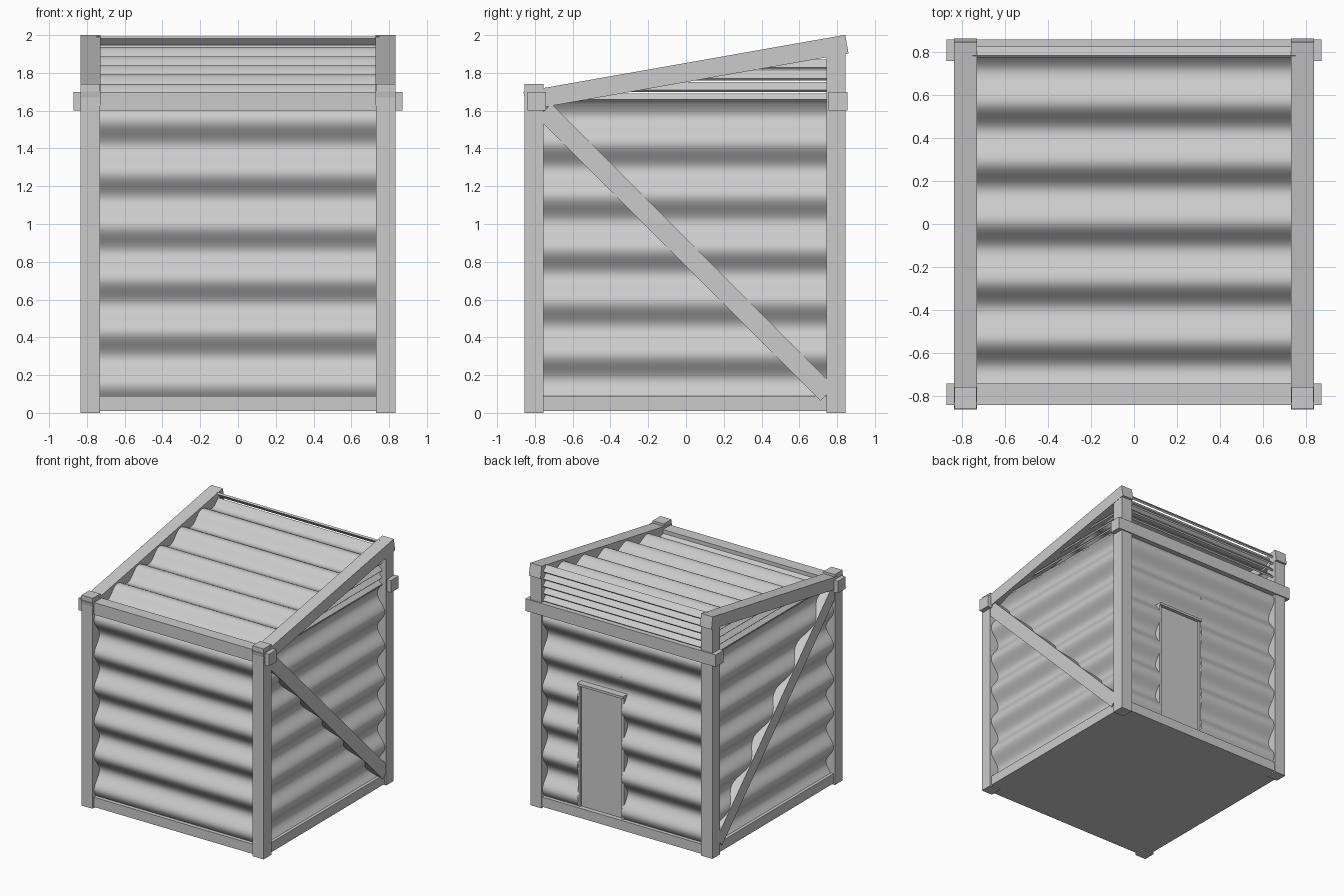
import bpy, bmesh, math
from mathutils import Matrix, Vector

if "Cube" in bpy.data.objects:
    bpy.data.objects.remove(bpy.data.objects["Cube"], do_unlink=True)

grey = bpy.data.materials.new("light grey metal")
grey.use_nodes = True
grey.diffuse_color = (0.6, 0.6, 0.6, 1)
grey.node_tree.nodes["Principled BSDF"].inputs["Base Color"].default_value = (0.6, 0.6, 0.6, 1)

PITCH = 0.28       # corrugation spacing
AMP = 0.035        # corrugation depth
SLOPE = math.radians(10)
WALL_TOP = 1.66


def finish(name, bm, smooth=False):
    bmesh.ops.recalc_face_normals(bm, faces=bm.faces)
    mesh = bpy.data.meshes.new(name)
    bm.to_mesh(mesh)
    bm.free()
    mesh.materials.append(grey)
    if smooth:
        for p in mesh.polygons:
            p.use_smooth = True
        mesh.set_sharp_from_angle(angle=math.radians(35))
    obj = bpy.data.objects.new(name, mesh)
    bpy.context.collection.objects.link(obj)
    return obj


def bar(name, centre, size, axis="X", angle=0.0):
    """Box of a given size, turned about one axis."""
    bm = bmesh.new()
    mat = (Matrix.Translation(centre) @ Matrix.Rotation(angle, 4, axis)
           @ Matrix.Diagonal((*size, 1)))
    bmesh.ops.create_cube(bm, size=1, matrix=mat)
    return finish(name, bm)


def box(name, xs, ys, zs):
    pairs = (xs, ys, zs)
    return bar(name, [(a + b) / 2 for a, b in pairs], [b - a for a, b in pairs])


def sheet(name, origin, across, along, normal, width, span, crest):
    """Corrugated sheet: waves run along one direction, straight across the other."""
    origin, across, along, normal = map(Vector, (origin, across, along, normal))
    bm = bmesh.new()
    steps = max(2, round((span[1] - span[0]) / PITCH * 14))
    rows = []
    for i in range(steps + 1):
        s = span[0] + (span[1] - span[0]) * i / steps
        wave = AMP * math.cos(math.tau * (s - crest) / PITCH)
        base = origin + along * s + normal * wave
        rows.append([bm.verts.new(base + across * w) for w in width])
    for a, b in zip(rows, rows[1:]):
        bm.faces.new((a[0], a[1], b[1], b[0]))
    bmesh.ops.solidify(bm, geom=bm.faces[:], thickness=0.006)
    return finish(name, bm, smooth=True)


# Floor slab
box("floor", (-0.82, 0.82), (-0.84, 0.835), (0.01, 0.09))

# Posts, rafters and diagonal braces on both sides
roof_mid = Vector((0, 0, 1.802))
for side, label in ((1, "left"), (-1, "right")):
    x = side * 0.782
    xs = (x - 0.051, x + 0.051)
    box(label + "_front_post", xs, (-0.855, -0.755), (0, 1.74))
    box(label + "_back_post", xs, (0.745, 0.845), (0, 1.93))
    bar(label + "_rafter", (x, 0, roof_mid.z), (0.106, 1.73, 0.1), "X", SLOPE)
    bar(label + "_brace", (x, 0, 0.85), (0.094, 2.12, 0.106), "X", -math.pi / 4)

    # Side wall
    sheet(label + "_wall", (side * 0.787, 0, 0), (0, 1, 0), (0, 0, 1), (side, 0, 0),
          (-0.78, 0.77), (0.08, WALL_TOP), 1.43)

    # Side louvres, shortened under the sloping rafter
    for i in range(4):
        z = 1.665 + 0.06 * i
        y0 = (z - roof_mid.z) / math.tan(SLOPE) + 0.04
        bar(f"{label}_louvre_{i + 1}", (side * 0.772, (y0 + 0.77) / 2, z),
            (0.06, 0.77 - y0, 0.015), "Y", side * math.pi / 4)

# Cross beams
box("front_beam", (-0.87, 0.87), (-0.84, -0.74), (1.6, 1.7))
box("back_beam", (-0.87, 0.87), (0.755, 0.855), (1.6, 1.7))

# Back louvres
for i in range(5):
    bar(f"back_louvre_{i + 1}", (0, 0.797, 1.725 + 0.06 * i),
        (1.5, 0.06, 0.015), "X", -math.pi / 4)

# Front wall
sheet("front_wall", (0, -0.8, 0), (1, 0, 0), (0, 0, 1), (0, -1, 0),
      (-0.76, 0.76), (0.08, WALL_TOP), 1.55)

# Back wall around the doorway
door_x, door_top = (0.01, 0.41), 1.09
for name, width, low in (("back_wall_right", (-0.76, door_x[0]), 0.08),
                         ("back_wall_left", (door_x[1], 0.76), 0.08),
                         ("back_wall_over_door", door_x, door_top)):
    sheet(name, (0, 0.797, 0), (1, 0, 0), (0, 0, 1), (0, 1, 0),
          width, (low, WALL_TOP), 1.55)

# Door and its frame
box("door", door_x, (0.765, 0.797), (0.08, door_top))
for name, x in (("door_jamb_right", door_x[0]), ("door_jamb_left", door_x[1])):
    box(name, (x - 0.01, x + 0.01), (0.76, 0.812), (0.08, door_top))
box("door_lintel", (door_x[0] - 0.01, door_x[1] + 0.01), (0.76, 0.825),
    (door_top, door_top + 0.02))

# Sloping roof sheet
c, s = math.cos(SLOPE), math.sin(SLOPE)
sheet("roof", roof_mid, (1, 0, 0), (0, c, s), (0, -s, c),
      (-0.75, 0.75), (-0.76, 0.795), 0.575)
